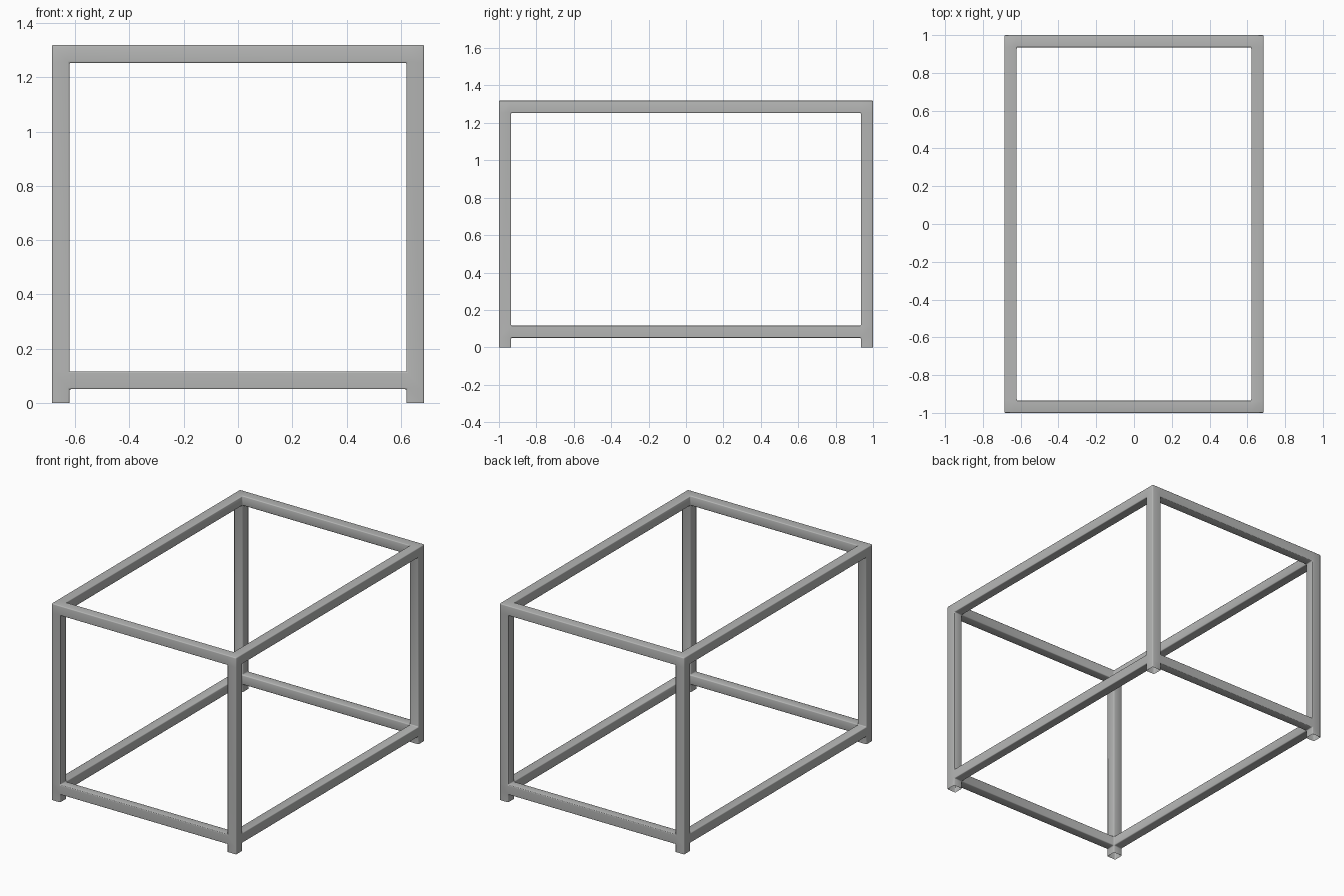
import bpy, bmesh, math

if "Cube" in bpy.data.objects:
    bpy.data.objects.remove(bpy.data.objects["Cube"])

# One flat grey metal
mat = bpy.data.materials.new("grey_metal")
mat.diffuse_color = (0.46, 0.465, 0.46, 1)
mat.use_nodes = True
mat.node_tree.nodes["Principled BSDF"].inputs["Base Color"].default_value = mat.diffuse_color

# Grid planes that bound the square tubes
xs = [-0.686, -0.621, 0.621, 0.686]
ys = [-1.0, -0.935, 0.935, 1.0]
zs = [0.0, 0.051, 0.116, 1.253, 1.319]


def solid(c):
    i, j, k = c
    if not (0 <= i < 3 and 0 <= j < 3 and 0 <= k < 4):
        return False
    mids = (i == 1) + (j == 1)
    if k in (1, 3):          # lower and upper rails
        return mids < 2
    return mids == 0         # posts and feet


bm = bmesh.new()
verts = {}


def vert(i, j, k):
    if (i, j, k) not in verts:
        verts[i, j, k] = bm.verts.new((xs[i], ys[j], zs[k]))
    return verts[i, j, k]


# Skin of the welded frame; the tube feet are open underneath
for i in range(3):
    for j in range(3):
        for k in range(4):
            cell = (i, j, k)
            if not solid(cell):
                continue
            for axis in range(3):
                for side in (0, 1):
                    near = list(cell)
                    near[axis] += 2 * side - 1
                    if solid(near) or near[2] < 0:
                        continue
                    a, b = (axis + 1) % 3, (axis + 2) % 3
                    loop = []
                    for da, db in ((0, 0), (1, 0), (1, 1), (0, 1)):
                        p = list(cell)
                        p[axis] += side
                        p[a] += da
                        p[b] += db
                        loop.append(vert(*p))
                    bm.faces.new(loop if side else loop[::-1])

mesh = bpy.data.meshes.new("tube_frame")
bm.to_mesh(mesh)
bm.free()
mesh.materials.append(mat)
frame = bpy.data.objects.new("tube_frame", mesh)
bpy.context.collection.objects.link(frame)

# Small rounded tube edges and weld fillets
bevel = frame.modifiers.new("rounded_edges", 'BEVEL')
bevel.width = 0.006
bevel.segments = 3
bevel.limit_method = 'ANGLE'
bevel.angle_limit = math.radians(40)

bpy.context.view_layer.objects.active = frame
frame.select_set(True)
bpy.ops.object.modifier_apply(modifier=bevel.name)
bpy.ops.object.shade_smooth_by_angle(angle=math.radians(40))
